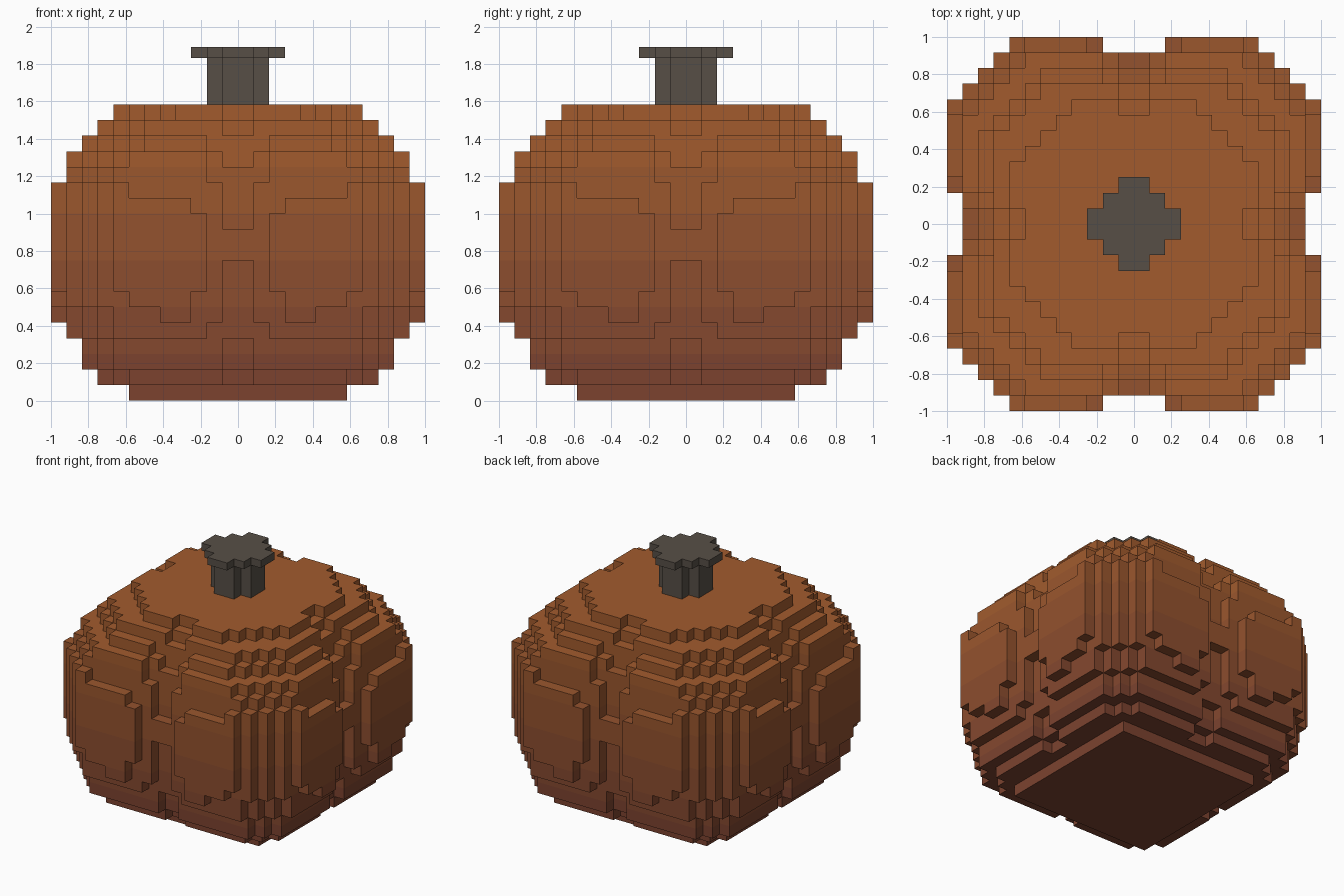
import bpy, bmesh

if "Cube" in bpy.data.objects:
    bpy.data.objects.remove(bpy.data.objects["Cube"])

U = 1 / 12  # block size


def material(name, rgb):
    m = bpy.data.materials.new(name)
    m.diffuse_color = (*rgb, 1)
    m.use_nodes = True
    m.node_tree.nodes["Principled BSDF"].inputs["Base Color"].default_value = m.diffuse_color
    return m


def ring(c):
    """Distance of a block from the centre line, counted from 1."""
    return c + 1 if c >= 0 else -c


def build(name, filled, levels, half, mats, band):
    """Skin the outside of all blocks for which filled(x, y, layer) is true."""
    n = len(levels) - 1
    cells = {(x, y, k) for k in range(n) for x in range(-half, half)
             for y in range(-half, half) if filled(ring(x), ring(y), k)}
    bm = bmesh.new()
    cache = {}

    def vert(p):
        if p not in cache:
            cache[p] = bm.verts.new((p[0] * U, p[1] * U, levels[p[2]]))
        return cache[p]

    for c in sorted(cells):
        for axis in range(3):
            for side in (0, 1):
                near = list(c)
                near[axis] += 2 * side - 1
                if tuple(near) in cells:
                    continue
                quad = []
                for a, b in ((0, 0), (1, 0), (1, 1), (0, 1)):
                    p = list(c)
                    p[axis] += side
                    p[(axis + 1) % 3] += a
                    p[(axis + 2) % 3] += b
                    quad.append(vert(tuple(p)))
                face = bm.faces.new(quad if side else quad[::-1])
                face.material_index = band(c[2])
    me = bpy.data.meshes.new(name)
    bm.to_mesh(me)
    bm.free()
    for m in mats:
        me.materials.append(m)
    ob = bpy.data.objects.new(name, me)
    bpy.context.collection.objects.link(ob)
    return ob


# Pumpkin layers, bottom to top: reach, corner cut, groove side, groove middle
LAYERS = [
    (7, 14, 7, 7), (9, 16, 9, 8), (10, 18, 10, 9), (10, 18, 10, 9),
    (11, 19, 10, 10), (12, 19, 11, 10), (12, 20, 11, 10), (12, 20, 11, 10),
    (12, 20, 11, 10), (12, 20, 11, 11), (12, 20, 11, 11), (12, 20, 11, 10),
    (12, 20, 11, 10), (12, 20, 11, 10), (11, 19, 10, 10), (11, 18, 10, 9),
    (10, 16, 9, 9), (9, 15, 9, 8), (8, 12, 8, 7)]
# Sideways range of the raised outer panels where they are trimmed
PANEL = {5: (4, 5), 6: (4, 7), 12: (4, 8), 13: (8, 8)}


def depth(i, k):
    reach, cut, side, mid = LAYERS[k]
    d = min(reach, cut - i)
    if i <= 2:
        d = min(d, side if i == 2 else mid)
    lo, hi = PANEL.get(k, (1, 12))
    if d == 12 and not lo <= i <= hi:
        d = 11
    return d


# Pumpkin body, shaded from red brown at the base to orange at the top
low, high = (0.20, 0.055, 0.028), (0.36, 0.105, 0.027)
bands = [material(f"rind_{b}", [l + (h - l) * b / 5 for l, h in zip(low, high)])
         for b in range(6)]
build("pumpkin_body", lambda i, j, k: j <= depth(i, k) and i <= depth(j, k),
      [k * U for k in range(20)], 12, bands, lambda k: min(5, k // 3))

# Stem: cross-shaped shaft with a thin wider cap
wood = material("stem_wood", (0.095, 0.078, 0.062))
build("stem", lambda i, j, k: i + j <= (4 if k == 3 else 3),
      [19 * U, 20 * U, 21 * U, 22 * U, 1.89], 3, [wood], lambda k: 0)
